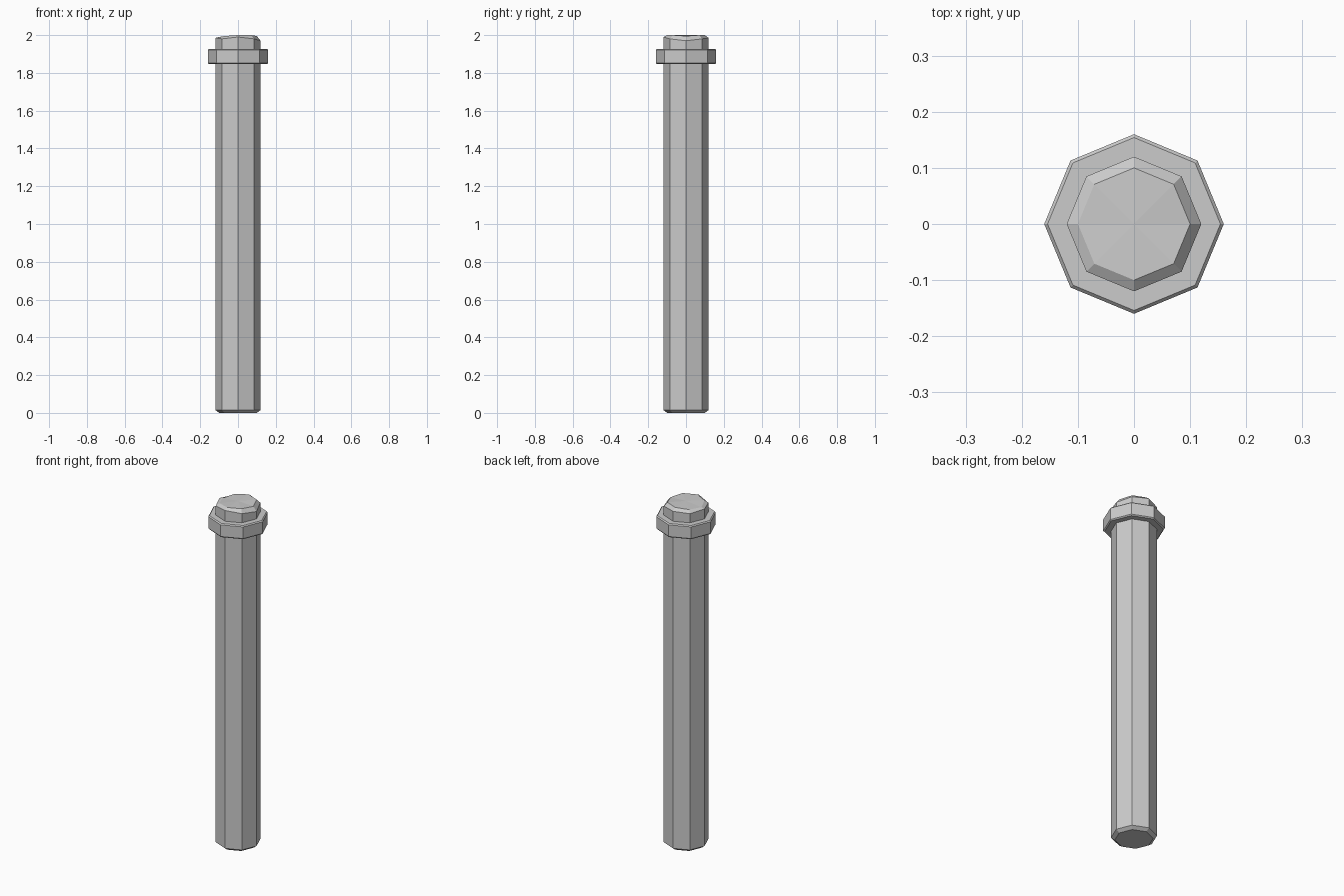
import bpy, bmesh
from math import cos, sin, tau

if "Cube" in bpy.data.objects:
    bpy.data.objects.remove(bpy.data.objects["Cube"])


def lathe(name, rings, cap_peak=None):
    """Octagonal solid from (radius, z) rings; z may be a list of 8 heights."""
    bm = bmesh.new()
    loops = []
    for r, z in rings:
        zs = z if isinstance(z, list) else [z] * 8
        loops.append([bm.verts.new((r * cos(tau * i / 8), r * sin(tau * i / 8), zs[i]))
                      for i in range(8)])
    for a, b in zip(loops, loops[1:]):
        for i in range(8):
            j = (i + 1) % 8
            bm.faces.new((a[i], a[j], b[j], b[i]))
    bm.faces.new(loops[0][::-1])
    if cap_peak is None:
        bm.faces.new(loops[-1])
    else:
        tip = bm.verts.new((0, 0, cap_peak))
        for i in range(8):
            bm.faces.new((loops[-1][i], loops[-1][(i + 1) % 8], tip))
    bmesh.ops.recalc_face_normals(bm, faces=bm.faces)
    mesh = bpy.data.meshes.new(name)
    bm.to_mesh(mesh)
    bm.free()
    obj = bpy.data.objects.new(name, mesh)
    bpy.context.collection.objects.link(obj)
    return obj


# Post with chamfered foot and slightly uneven worn top
shoulder = [1.97, 1.98, 1.985, 1.98, 1.985, 1.98, 1.99, 1.98]
rim = [1.995, 2.0, 2.0, 1.995, 1.99, 1.995, 2.0, 2.0]
lathe("post", [(0.10, 0), (0.12, 0.015), (0.12, shoulder), (0.10, rim)], cap_peak=2.0)

# Collar band with fine bevelled edges
lathe("collar", [(0.154, 1.847), (0.16, 1.853), (0.16, 1.921), (0.154, 1.927)])
